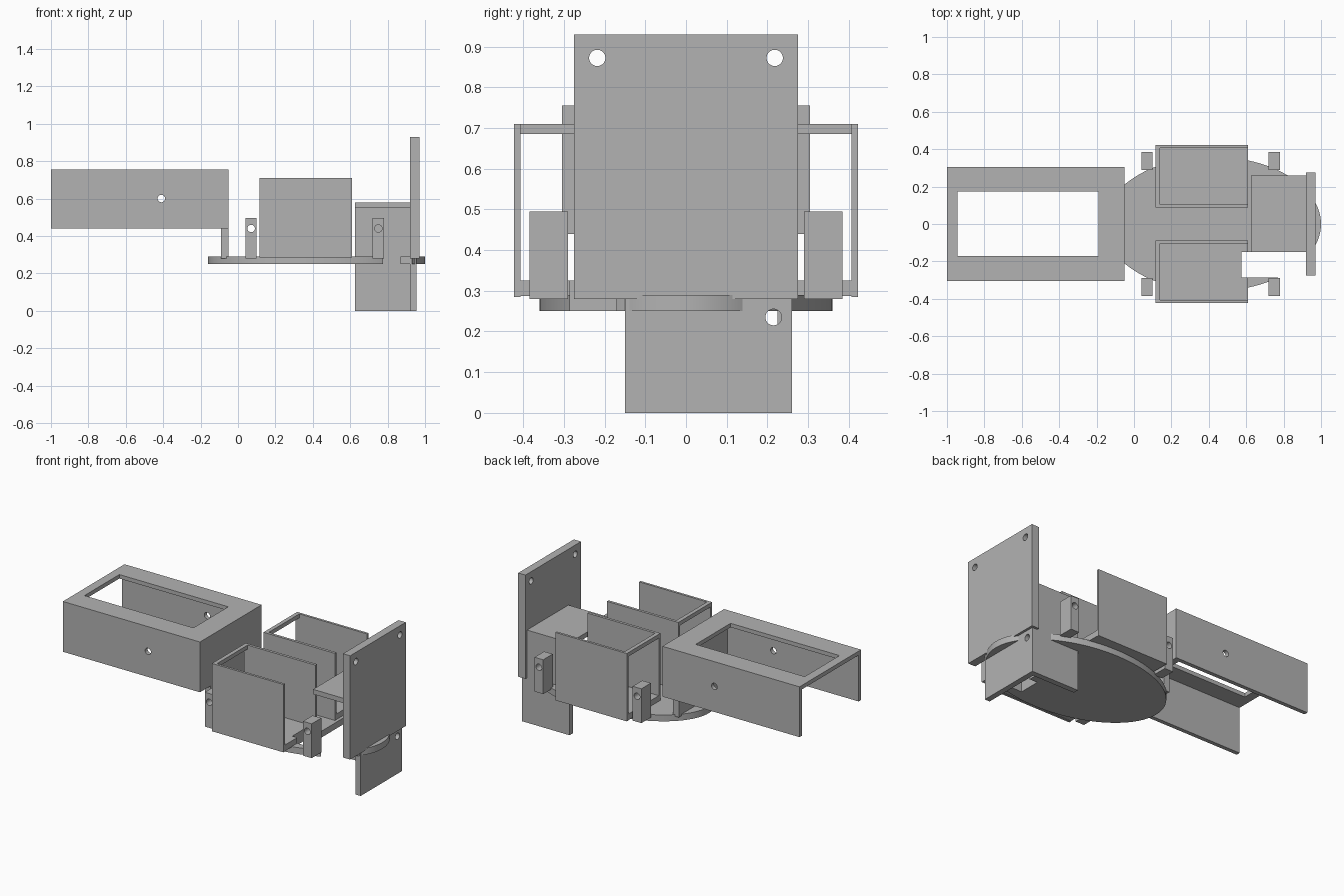
import bpy
from mathutils import Matrix
from math import pi

cube = bpy.data.objects.get("Cube")
if cube:
    bpy.data.objects.remove(cube)

grey = bpy.data.materials.new("plain_grey")
grey.use_nodes = True
colour = (0.45, 0.45, 0.45, 1)
grey.diffuse_color = colour
grey.node_tree.nodes["Principled BSDF"].inputs["Base Color"].default_value = colour


def finish(name):
    ob = bpy.context.object
    ob.name = name
    ob.data.materials.append(grey)
    return ob


def box(name, x, y, z):
    """Block spanning the given (low, high) ranges."""
    bpy.ops.mesh.primitive_cube_add(size=1)
    ob = finish(name)
    spans = (x, y, z)
    size = [b - a for a, b in spans]
    mid = [(a + b) / 2 for a, b in spans]
    ob.data.transform(Matrix.Translation(mid) @ Matrix.Diagonal((*size, 1)))
    return ob


def cylinder(name, centre, scale, axis="Z", sides=32):
    bpy.ops.mesh.primitive_cylinder_add(vertices=sides, radius=1, depth=1)
    ob = finish(name)
    turn = Matrix.Rotation(pi / 2, 4, axis) if axis != "Z" else Matrix.Identity(4)
    ob.data.transform(Matrix.Translation(centre) @ turn @ Matrix.Diagonal((*scale, 1)))
    return ob


def cut(target, cutter):
    mod = target.modifiers.new("cut", "BOOLEAN")
    mod.operation = "DIFFERENCE"
    mod.solver = "EXACT"
    mod.object = cutter
    bpy.context.view_layer.objects.active = target
    bpy.ops.object.modifier_apply(modifier=mod.name)
    bpy.data.objects.remove(cutter)


def drill(target, centre, along):
    # rotating about Y points the drill along x, about X points it along y
    axis = "Y" if along == "x" else "X"
    cut(target, cylinder("drill", centre, (0.02, 0.02, 0.3), axis))


# Oval base with a slot and an opening for the end bracket
base = cylinder("oval_base", (0.42, 0, 0.27), (0.58, 0.36, 0.04), sides=96)
cut(base, box("slot", (0.575, 0.93), (-0.285, -0.15), (0.2, 0.4)))
cut(base, box("opening", (0.63, 0.87), (-0.16, 0.225), (0.2, 0.4)))
bpy.context.view_layer.objects.active = base
base.select_set(True)
bpy.ops.object.shade_smooth_by_angle()

# Long open-ended cover with a window in its top
top = box("cover_top", (-1, -0.05), (-0.305, 0.305), (0.73, 0.755))
cut(top, box("window", (-0.945, -0.19), (-0.17, 0.175), (0.7, 0.8)))
box("cover_end", (-0.09, -0.05), (-0.305, 0.305), (0.44, 0.73))
box("cover_leg", (-0.09, -0.05), (-0.2, 0.2), (0.28, 0.44))

for side, label in ((1, "back"), (-1, "front")):
    def ys(a, b):
        return tuple(sorted((side * a, side * b)))

    wall = box("cover_wall_" + label, (-1, -0.09), ys(0.28, 0.305), (0.44, 0.73))
    drill(wall, (-0.41, side * 0.29, 0.6), "y")

    # Open tray: two plates, a floor and a bar across the inner end
    tray = (0.115, 0.61)
    box("tray_outer_" + label, tray, ys(0.407, 0.422), (0.285, 0.71))
    box("tray_inner_" + label, tray, ys(0.088, 0.105), (0.285, 0.71))
    box("tray_bar_" + label, (0.115, 0.14), ys(0.105, 0.407), (0.685, 0.71))
    floor = box("tray_floor_" + label, tray, ys(0.105, 0.407), (0.287, 0.325))
    if side < 0:
        cut(floor, box("slot", (0.575, 0.7), (-0.285, -0.15), (0.2, 0.4)))

    # Drilled posts beside the tray
    for x, end in ((0.07, "inner"), (0.75, "outer")):
        post = box(f"post_{end}_{label}", (x - 0.03, x + 0.03), ys(0.29, 0.385), (0.28, 0.495))
        drill(post, (x, side * 0.33, 0.44), "y")

# Tall end plate
plate = box("end_plate", (0.92, 0.97), (-0.275, 0.275), (0.28, 0.93))
for y in (-0.218, 0.218):
    drill(plate, (0.945, y, 0.872), "x")

# End bracket: shelf, side wall and lower plate
box("bracket_shelf", (0.625, 0.92), (-0.15, 0.26), (0.55, 0.58))
box("bracket_wall", (0.625, 0.92), (0.225, 0.26), (0, 0.55))
lower = box("bracket_plate", (0.92, 0.955), (-0.15, 0.26), (0, 0.28))
drill(lower, (0.94, 0.215, 0.235), "x")
